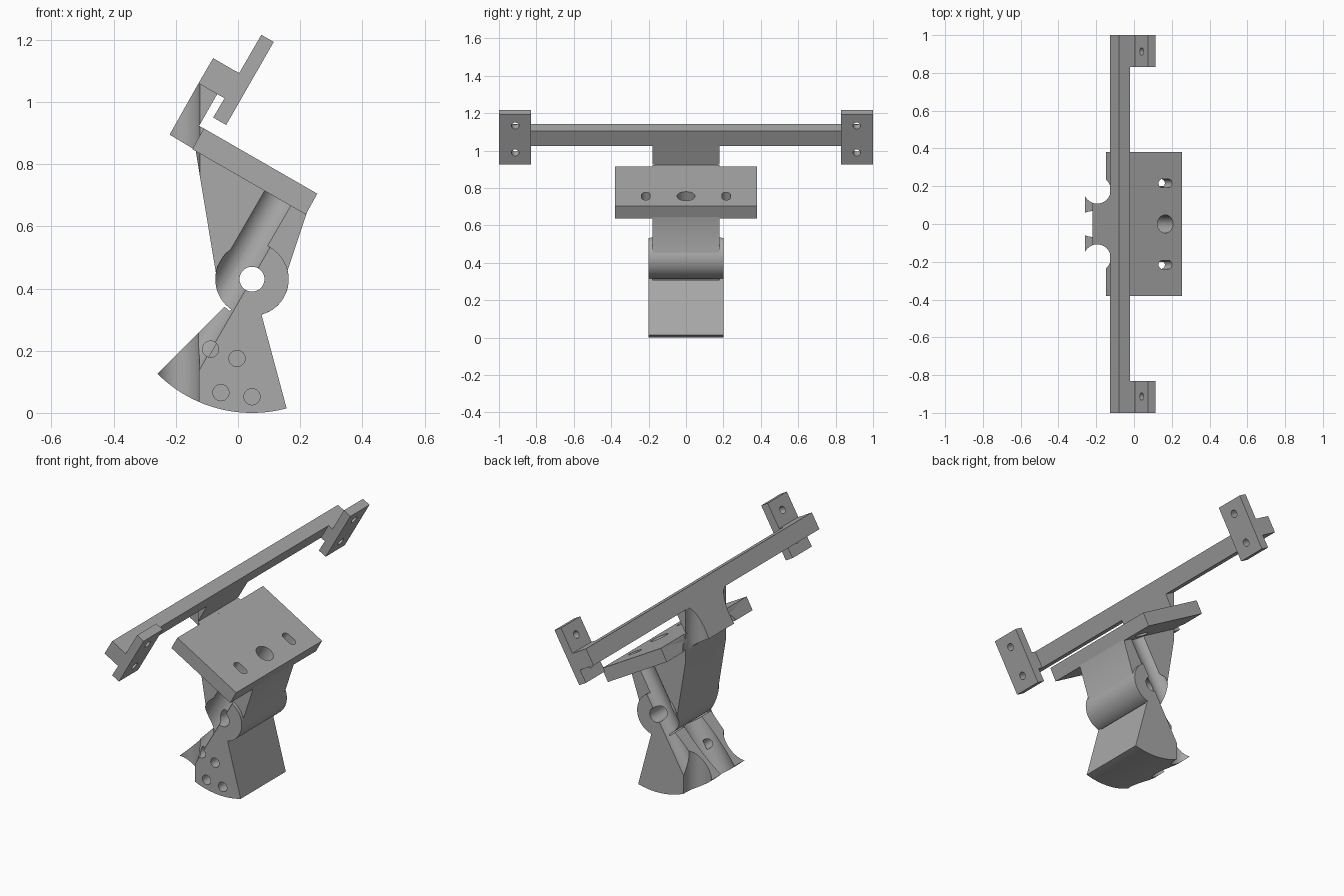
import bpy, bmesh
from math import sin, cos, radians, pi
from mathutils import Matrix, Vector

if "Cube" in bpy.data.objects:
    bpy.data.objects.remove(bpy.data.objects["Cube"])

grey = bpy.data.materials.new("plain_grey")
grey.use_nodes = True
grey.diffuse_color = (0.4, 0.4, 0.4, 1)
grey.node_tree.nodes["Principled BSDF"].inputs["Base Color"].default_value = grey.diffuse_color

PIVOT = Vector((0.045, 0, 0.43))
HUB = 0.118
TILT = radians(30)
UP = Vector((sin(TILT), 0, cos(TILT)))        # tilted "up" axis
ACROSS = Vector((cos(TILT), 0, -sin(TILT)))   # tilted "across" axis
BORE = Vector((0.165, 0, 0.755))              # where the bores meet the plate top


def finish(bm, name):
    bmesh.ops.recalc_face_normals(bm, faces=bm.faces)
    mesh = bpy.data.meshes.new(name)
    bm.to_mesh(mesh)
    bm.free()
    mesh.materials.append(grey)
    ob = bpy.data.objects.new(name, mesh)
    bpy.context.collection.objects.link(ob)
    return ob


def prism(name, profile, y0, y1):
    """Extrude an x-z profile from y0 to y1."""
    bm = bmesh.new()
    face = bm.faces.new([bm.verts.new((x, y0, z)) for x, z in profile])
    ext = bmesh.ops.extrude_face_region(bm, geom=[face])
    moved = [g for g in ext["geom"] if isinstance(g, bmesh.types.BMVert)]
    bmesh.ops.translate(bm, verts=moved, vec=(0, y1 - y0, 0))
    return finish(bm, name)


def rod(centre, axis, radius, length, stretch=0.0):
    """Cutter cylinder along an axis; stretch makes a slot."""
    bm = bmesh.new()
    bmesh.ops.create_cone(bm, cap_ends=True, segments=48, radius1=radius,
                          radius2=radius, depth=length)
    for v in bm.verts:
        v.co.x += stretch * ((v.co.x > 1e-5) - (v.co.x < -1e-5))
    if axis == "y":
        rot = Matrix.Rotation(pi / 2, 4, "X")
    else:
        rot = Matrix.Rotation({"z": 0, "up": TILT, "across": TILT + pi / 2}[axis], 4, "Y")
    bm.transform(Matrix.Translation(centre) @ rot)
    cutter = finish(bm, "cutter")
    cutter.hide_render = True
    return cutter


def cut(ob, cutters):
    bpy.context.view_layer.objects.active = ob
    for c in cutters:
        mod = ob.modifiers.new("cut", "BOOLEAN")
        mod.operation, mod.solver, mod.object = "DIFFERENCE", "EXACT", c
        bpy.ops.object.modifier_apply(modifier=mod.name)
        bpy.data.objects.remove(c)


def arc(radius, start, end, steps=40):
    angles = [radians(start + (end - start) * i / steps) for i in range(steps + 1)]
    return [(PIVOT.x + radius * cos(a), PIVOT.z + radius * sin(a)) for a in angles]


def scoops():
    return [rod((-0.195, s * 0.18, 0.6), "z", 0.072, 2) for s in (-1, 1)]


def grooves():
    # start just under the plate, run down past the base
    return [rod(BORE - UP * 0.672 + Vector((0, s * 0.215, 0)), "up", 0.06, 1.2)
            for s in (-1, 1)]


def pivot_hole():
    return rod(PIVOT, "y", 0.04, 1)


# Sector-shaped base with hub cheeks
base = prism("base", arc(HUB, -75, 225) + arc(0.43, 225, 285), -0.2, 0.2)
blind = [rod((x, -0.15, z), "y", 0.026, 0.2)
         for x, z in ((-0.088, 0.205), (-0.003, 0.175), (-0.055, 0.065), (0.045, 0.052))]
channel = rod(BORE - UP * 0.7, "up", 0.08, 0.8)
cut(base, [rod(PIVOT, "y", 0.125, 0.36), pivot_hole(), channel] + scoops() + grooves() + blind)

# Swinging arm with rounded hub
arm = prism("arm", arc(HUB, 14, -190) + [(-0.138, 0.855), (0.225, 0.655)], -0.18, 0.18)
cut(arm, [pivot_hole(), rod(BORE, "up", 0.048, 0.5)] + scoops() + grooves())

# Slotted mounting plate
plate = prism("plate", [(-0.11, 0.915), (0.255, 0.705), (0.218, 0.638), (-0.147, 0.848)],
              -0.38, 0.38)
slots = [rod(BORE + Vector((0, s * 0.215, 0)), "up", 0.023, 0.4, 0.018) for s in (-1, 1)]
cut(plate, [rod(BORE, "up", 0.048, 0.5)] + slots + scoops())

# Neck joining the plate to the crossbar
neck = prism("neck", [(-0.22, 0.895), (-0.127, 1.06), (-0.067, 1.025), (-0.125, 0.923),
                      (-0.108, 0.914), (-0.145, 0.85)], -0.18, 0.18)
cut(neck, scoops())

# Long crossbar
bar = prism("crossbar", [(-0.127, 1.06), (-0.08, 1.141), (-0.02, 1.106), (-0.067, 1.025)], -1, 1)

# End brackets with two screw holes each
parts = [base, arm, plate, neck, bar]
for side, name in ((1, "left_bracket"), (-1, "right_bracket")):
    ends = sorted((side * 0.83, side * 1.0))
    bracket = prism(name, [(-0.02, 1.106), (0.004, 1.093), (0.075, 1.216), (0.115, 1.193),
                           (-0.038, 0.926), (-0.08, 0.95), (-0.043, 1.012), (-0.067, 1.025)], *ends)
    cut(bracket, [rod(Vector((0.02, side * 0.913, 1.072)) + UP * h, "across", 0.02, 0.3)
                  for h in (-0.083, 0.083)])
    parts.append(bracket)

# Smooth the round surfaces, keep edges sharp
for ob in bpy.context.view_layer.objects:
    ob.select_set(ob in parts)
bpy.context.view_layer.objects.active = base
bpy.ops.object.shade_smooth_by_angle(angle=radians(30))
